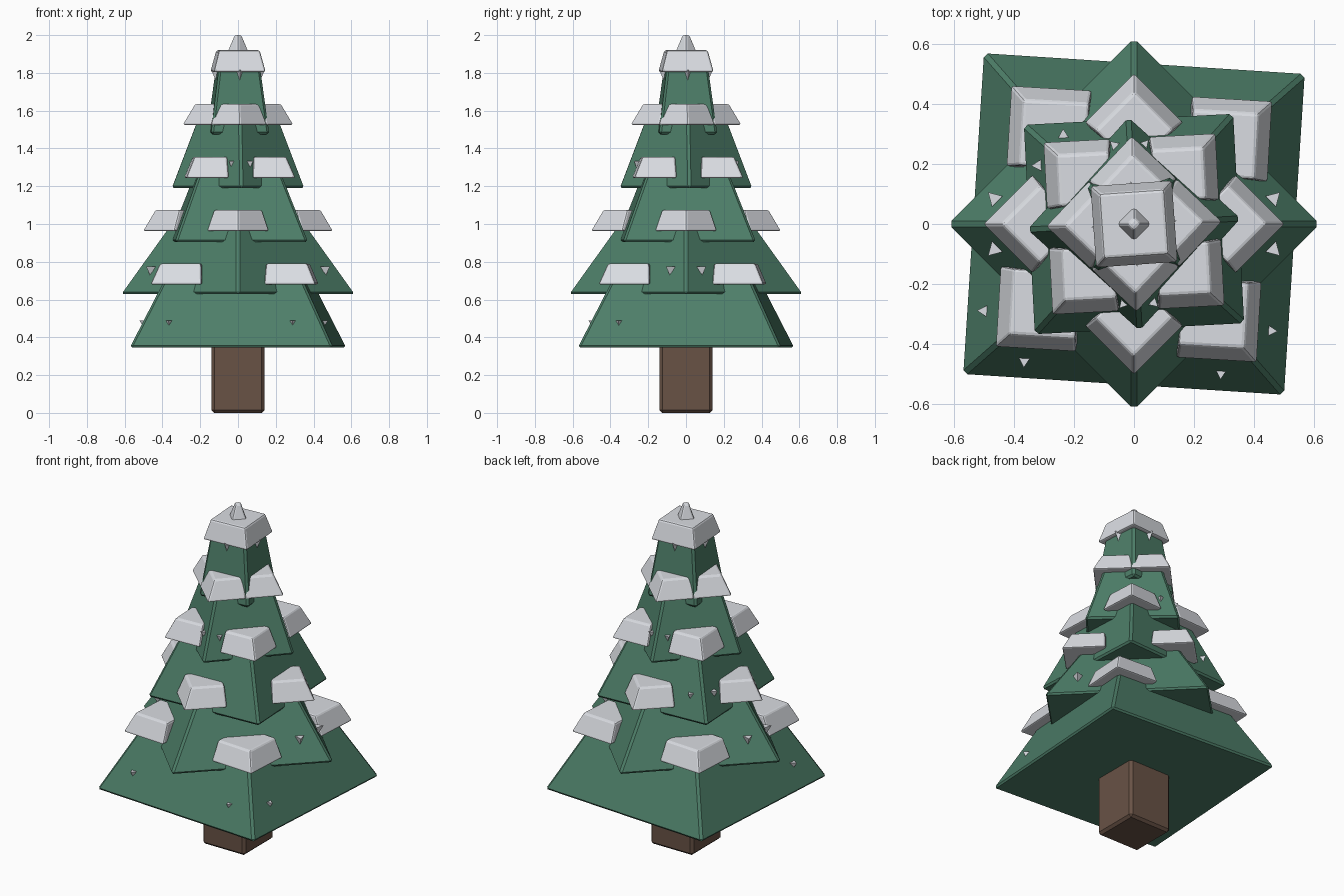
import bpy, bmesh, math
from mathutils import Matrix, Vector

if "Cube" in bpy.data.objects:
    bpy.data.objects.remove(bpy.data.objects["Cube"])


def material(name, rgb):
    m = bpy.data.materials.new(name)
    m.diffuse_color = (*rgb, 1)
    m.use_nodes = True
    m.node_tree.nodes["Principled BSDF"].inputs["Base Color"].default_value = m.diffuse_color
    return m


GREEN = material("pine green", (0.075, 0.21, 0.14))
SNOW = material("snow white", (0.70, 0.72, 0.76))
BROWN = material("bark brown", (0.14, 0.085, 0.06))


def make_object(name, bm, mat, bevel=0.0, segments=1):
    bmesh.ops.recalc_face_normals(bm, faces=bm.faces)
    me = bpy.data.meshes.new(name)
    bm.to_mesh(me)
    bm.free()
    me.materials.append(mat)
    ob = bpy.data.objects.new(name, me)
    bpy.context.collection.objects.link(ob)
    if bevel:
        mod = ob.modifiers.new("soft edges", 'BEVEL')
        mod.width = bevel
        mod.segments = segments
    return ob


def add_block(bm, lower, upper, z0, z1, mat4):
    """Four-sided block; lower and upper are (min, max) of a square footprint."""
    rings = []
    for (a, b), z in ((lower, z0), (upper, z1)):
        rings.append([bm.verts.new(mat4 @ Vector((x, y, z)))
                      for x, y in ((a, a), (b, a), (b, b), (a, b))])
    bm.faces.new(rings[0][::-1])
    bm.faces.new(rings[1])
    for i in range(4):
        j = (i + 1) % 4
        bm.faces.new((rings[0][i], rings[0][j], rings[1][j], rings[1][i]))


def frustum(name, h0, h1, z0, z1, angle, mat, bevel, segments=1):
    bm = bmesh.new()
    add_block(bm, (-h0, h0), (-h1, h1), z0, z1,
              Matrix.Rotation(math.radians(angle), 4, 'Z'))
    return make_object(name, bm, mat, bevel, segments)


def corner_snow(name, outer, size, z0, z1, angle):
    """Snow lumps on the four corners, sloping on their outer sides only."""
    bm = bmesh.new()
    for k in range(4):
        add_block(bm, (outer - size, outer), (outer - size + 0.006, outer - 0.047),
                  z0, z1, Matrix.Rotation(math.radians(angle + 90 * k), 4, 'Z'))
    make_object(name, bm, SNOW, 0.01, 2)


def flecks(name, spots, z, r, h):
    """Tiny downward-pointing snow spikes; spots are (x, y, facing angle)."""
    bm = bmesh.new()
    for x, y, facing in spots:
        a = math.radians(facing)
        top = [bm.verts.new((x + r * math.cos(a + t), y + r * math.sin(a + t), z + h / 2))
               for t in (0, math.tau / 3, 2 * math.tau / 3)]
        tip = bm.verts.new((x, y, z - h / 2))
        bm.faces.new(top)
        for i in range(3):
            bm.faces.new((top[i], tip, top[(i + 1) % 3]))
    make_object(name, bm, SNOW)


# Trunk
frustum("trunk", 0.139, 0.139, 0, 0.42, 0, BROWN, 0.014)

# Branch tiers: bottom half-width, top half-width, z0, z1, rotation
tiers = [
    (0.540, 0.330, 0.345, 0.780, -3.7),
    (0.442, 0.222, 0.630, 1.065, 45),
    (0.353, 0.188, 0.905, 1.345, 3),
    (0.254, 0.138, 1.190, 1.620, 48),
    (0.155, 0.100, 1.475, 1.900, 4.5),
]
for i, (h0, h1, z0, z1, ang) in enumerate(tiers, 1):
    frustum(f"branch_tier_{i}", h0, h1, z0, z1, ang, GREEN, 0.012)

# Snow on tier corners: outer half-width, lump size, z0, z1, rotation
snow = [
    (0.438, 0.272, 0.680, 0.790, -3.4),
    (0.358, 0.236, 0.962, 1.075, 45),
    (0.290, 0.226, 1.243, 1.356, 3),
    (0.210, 0.212, 1.525, 1.635, 46.5),
]
for i, s in enumerate(snow, 1):
    corner_snow(f"corner_snow_{i}", *s)

# Snow cap and tip
frustum("snow_cap", 0.138, 0.108, 1.805, 1.92, 4, SNOW, 0.01, 2)
frustum("snow_tip", 0.045, 0.015, 1.90, 2.0, 45, SNOW, 0.01, 2)

# Small snow flecks
flecks("flecks_low", [(0.29, -0.485, -93.7), (-0.365, -0.445, -93.7),
                      (-0.49, -0.29, 176.3), (0.445, -0.355, -3.7)], 0.465, 0.033, 0.05)
flecks("flecks_second", [(sx * 0.465, sy * 0.085, math.degrees(math.atan2(sy, sx)))
                         for sx in (-1, 1) for sy in (-1, 1)], 0.75, 0.029, 0.048)
flecks("flecks_third", [(-0.235, 0.293, 93), (-0.318, 0.195, 183)], 1.03, 0.024, 0.04)
flecks("flecks_fourth", [(-0.035, -0.265, -132), (0.065, -0.262, -42),
                         (0.035, 0.265, 48), (-0.065, 0.262, 138)], 1.315, 0.02, 0.035)
flecks("flecks_top", [(0.115 * math.cos(math.radians(a)), 0.115 * math.sin(math.radians(a)), a)
                      for a in (4.5, 94.5, 184.5, 274.5)], 1.785, 0.028, 0.06)
